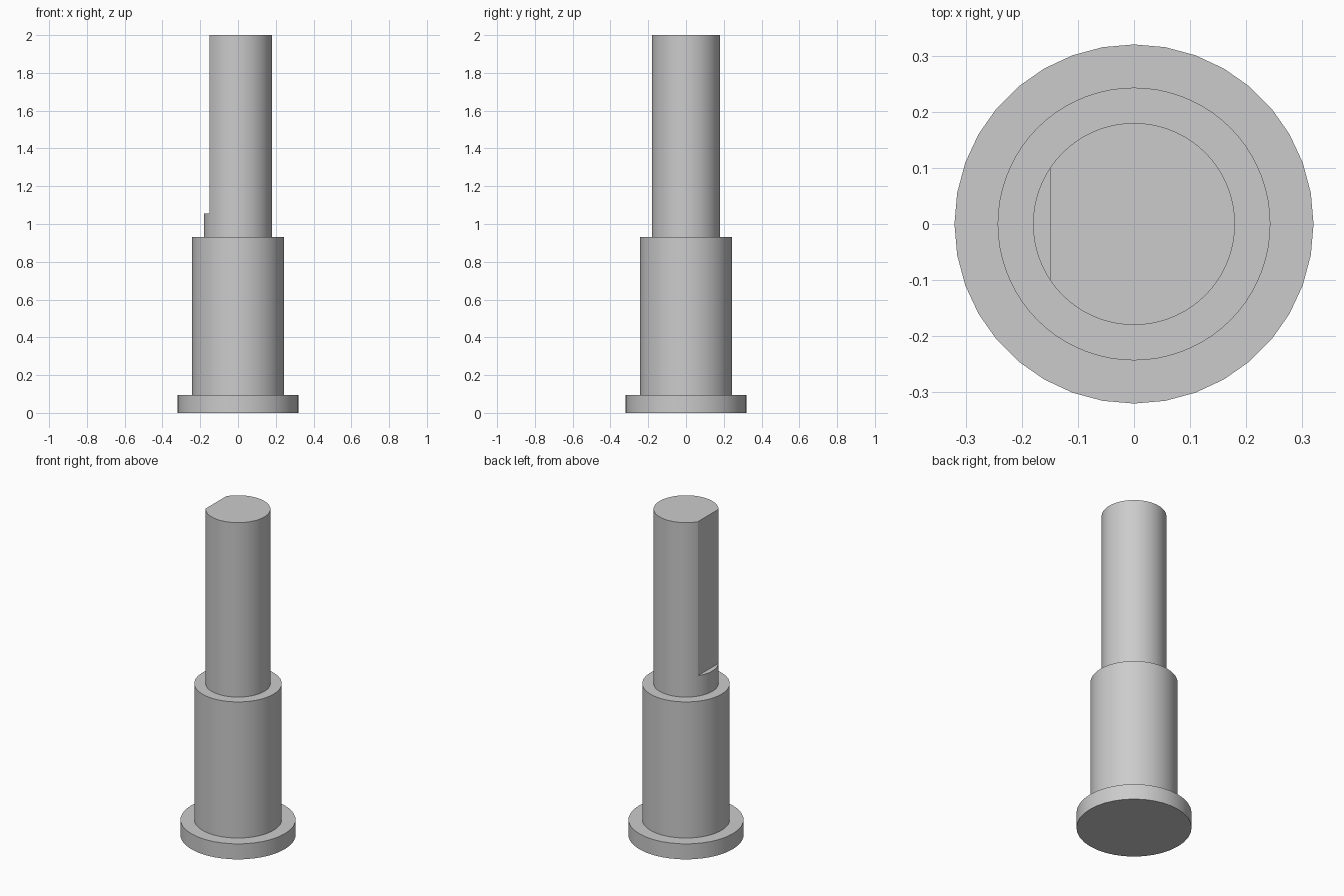
import bpy
import math

cube = bpy.data.objects.get("Cube")
if cube:
    bpy.data.objects.remove(cube, do_unlink=True)

grey = bpy.data.materials.new("plain grey")
grey.use_nodes = True
colour = (0.6, 0.6, 0.6, 1)
grey.diffuse_color = colour
grey.node_tree.nodes["Principled BSDF"].inputs["Base Color"].default_value = colour


def cylinder(name, radius, bottom, top, sides):
    bpy.ops.mesh.primitive_cylinder_add(
        vertices=sides, radius=radius, depth=top - bottom,
        location=(0, 0, (bottom + top) / 2))
    obj = bpy.context.object
    obj.name = name
    obj.data.materials.append(grey)
    return obj


def smooth(obj):
    bpy.ops.object.select_all(action="DESELECT")
    obj.select_set(True)
    bpy.context.view_layer.objects.active = obj
    bpy.ops.object.shade_smooth_by_angle(angle=math.radians(25))


# Stepped round sections, each sunk slightly into the one below
flange = cylinder("base_flange", 0.32, 0, 0.095, 36)
body = cylinder("thick_shaft", 0.243, 0.08, 0.93, 72)
shaft = cylinder("thin_shaft", 0.18, 0.9, 2, 72)

# Long flat milled into the right side of the thin shaft
flat_x, flat_bottom = -0.15, 1.055
bpy.ops.mesh.primitive_cube_add(size=1, location=(flat_x - 0.25, 0, flat_bottom + 0.6))
cutter = bpy.context.object
cutter.name = "flat_cutter"
cutter.scale = (0.5, 1, 1.2)
cutter.hide_render = True
cutter.data.materials.append(grey)

cut = shaft.modifiers.new("flat", "BOOLEAN")
cut.operation = "DIFFERENCE"
cut.solver = "EXACT"
cut.object = cutter
bpy.context.view_layer.objects.active = shaft
bpy.ops.object.modifier_apply(modifier=cut.name)
bpy.data.objects.remove(cutter, do_unlink=True)

for part in (flange, body, shaft):
    smooth(part)
